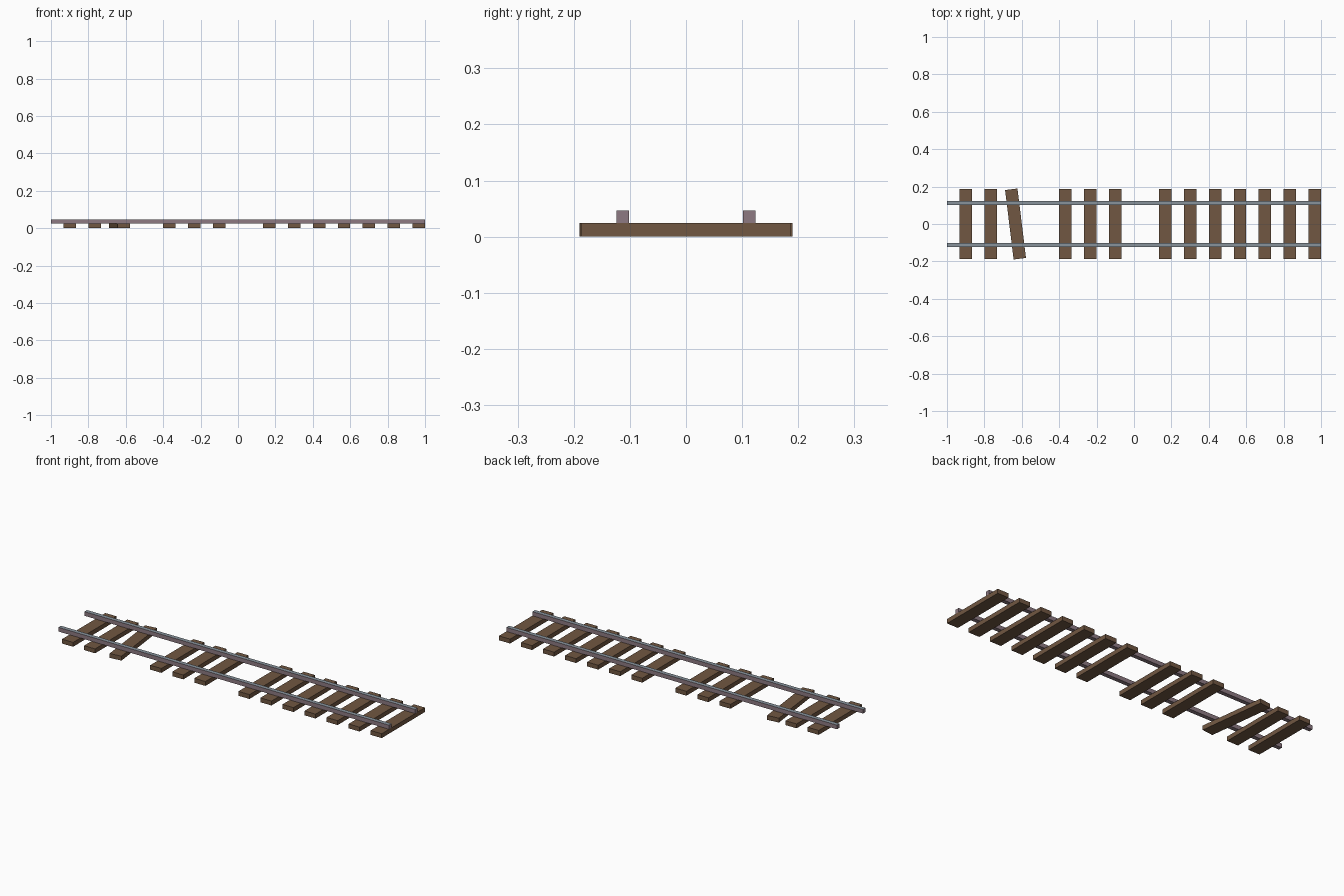
import bpy, bmesh
from mathutils import Matrix, Vector

if "Cube" in bpy.data.objects:
    bpy.data.objects.remove(bpy.data.objects["Cube"])


def material(name, rgb):
    m = bpy.data.materials.new(name)
    m.diffuse_color = (*rgb, 1)
    m.use_nodes = True
    m.node_tree.nodes["Principled BSDF"].inputs["Base Color"].default_value = m.diffuse_color
    return m


wood = material("brown_wood", (0.165, 0.096, 0.054))
rail_side = material("mauve_steel", (0.27, 0.195, 0.225))
rail_top = material("polished_steel", (0.25, 0.295, 0.335))


def box(name, center, size, mats, angle=0.0):
    """Box with its second material, if any, on the upward face."""
    bm = bmesh.new()
    bmesh.ops.create_cube(bm, size=1, matrix=Matrix.Diagonal((*size, 1)))
    bm.normal_update()
    for f in bm.faces:
        f.material_index = int(len(mats) > 1 and f.normal.z > 0.5)
    me = bpy.data.meshes.new(name)
    bm.to_mesh(me)
    bm.free()
    for m in mats:
        me.materials.append(m)
    ob = bpy.data.objects.new(name, me)
    ob.location = Vector(center)
    ob.rotation_euler.z = angle
    bpy.context.collection.objects.link(ob)
    return ob


SLEEPER_H, RAIL_H = 0.024, 0.0225

# sleepers: even spacing, two missing, one knocked askew
for i in range(15):
    if i in (3, 7):
        continue
    box(f"sleeper_{i + 1}", (-0.9 + i * 2 / 15, 0, SLEEPER_H / 2),
        (1 / 15, 0.374, SLEEPER_H), [wood], 0.122 if i == 2 else 0)

# pair of rails resting on the sleepers
for side, y in (("front", -0.1125), ("back", 0.1125)):
    box(f"{side}_rail", (0, y, SLEEPER_H + RAIL_H / 2),
        (2, 0.0225, RAIL_H), [rail_side, rail_top])
